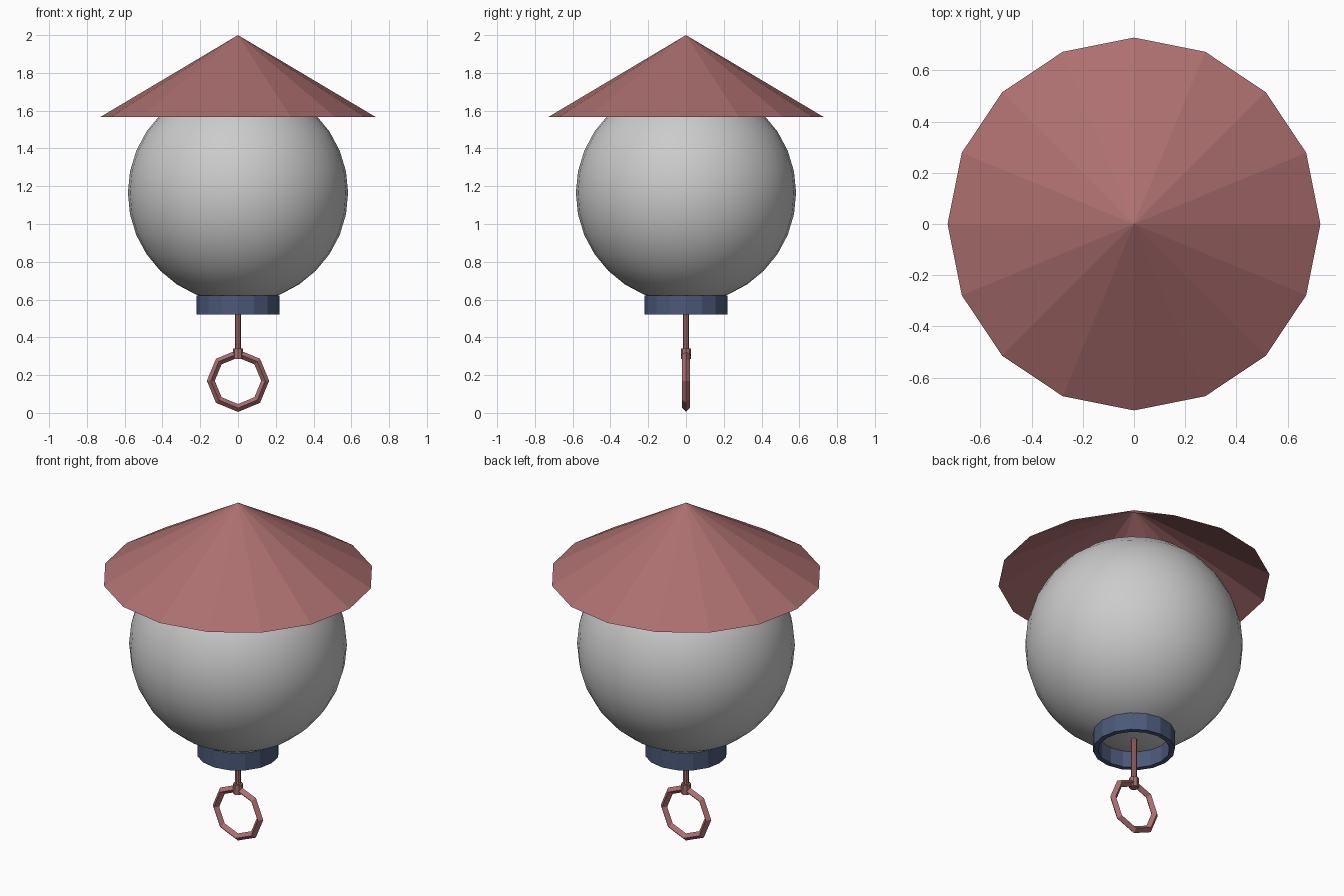
import bpy, bmesh
from math import cos, sin, pi, radians

if "Cube" in bpy.data.objects:
    bpy.data.objects.remove(bpy.data.objects["Cube"])


def material(name, rgb):
    m = bpy.data.materials.new(name)
    m.diffuse_color = (*rgb, 1)
    m.use_nodes = True
    m.node_tree.nodes["Principled BSDF"].inputs["Base Color"].default_value = m.diffuse_color
    return m


def lathe(name, profile, sides, mat, closed=False):
    """Spin (radius, z) points around z; radius 0 becomes a single point."""
    bm = bmesh.new()
    rings = []
    for r, z in profile:
        n = sides if r > 0 else 1
        rings.append([bm.verts.new((r * cos(2 * pi * i / sides),
                                    r * sin(2 * pi * i / sides), z)) for i in range(n)])
    pairs = list(zip(rings, rings[1:]))
    if closed:
        pairs.append((rings[-1], rings[0]))
    for a, b in pairs:
        for i in range(sides):
            j = (i + 1) % sides
            quad = [a[i % len(a)], a[j % len(a)], b[j % len(b)], b[i % len(b)]]
            bm.faces.new(list(dict.fromkeys(quad)))
    bmesh.ops.recalc_face_normals(bm, faces=bm.faces)
    mesh = bpy.data.meshes.new(name)
    bm.to_mesh(mesh)
    bm.free()
    mesh.materials.append(mat)
    obj = bpy.data.objects.new(name, mesh)
    bpy.context.collection.objects.link(obj)
    return obj


red = material("faded_red", (0.42, 0.16, 0.16))
blue = material("navy", (0.07, 0.10, 0.19))

# Open conical shade
lathe("shade", [(0.728, 1.567), (0, 2.0)], 16, red)

# Smooth globe
bpy.ops.mesh.primitive_uv_sphere_add(segments=32, ring_count=16, radius=0.583,
                                     location=(0, 0, 1.165))
globe = bpy.context.object
globe.name = "globe"
bpy.ops.object.shade_smooth()

# Hollow collar under the globe
lathe("collar", [(0.22, 0.52), (0.22, 0.622), (0.192, 0.622), (0.192, 0.52)],
      16, blue, closed=True)

# Pull rod and its small end cap
lathe("pull_rod", [(0, 0.31), (0.015, 0.31), (0.015, 0.60), (0, 0.60)], 8, red)
lathe("rod_end", [(0, 0.285), (0.027, 0.285), (0.027, 0.342), (0, 0.342)], 8, red)

# Eight-sided pull ring, upright and facing front
bpy.ops.mesh.primitive_torus_add(major_segments=8, minor_segments=4,
                                 major_radius=0.144, minor_radius=0.021,
                                 location=(0, 0, 0.17), rotation=(radians(90), 0, 0))
ring = bpy.context.object
ring.name = "pull_ring"
ring.data.materials.append(red)
